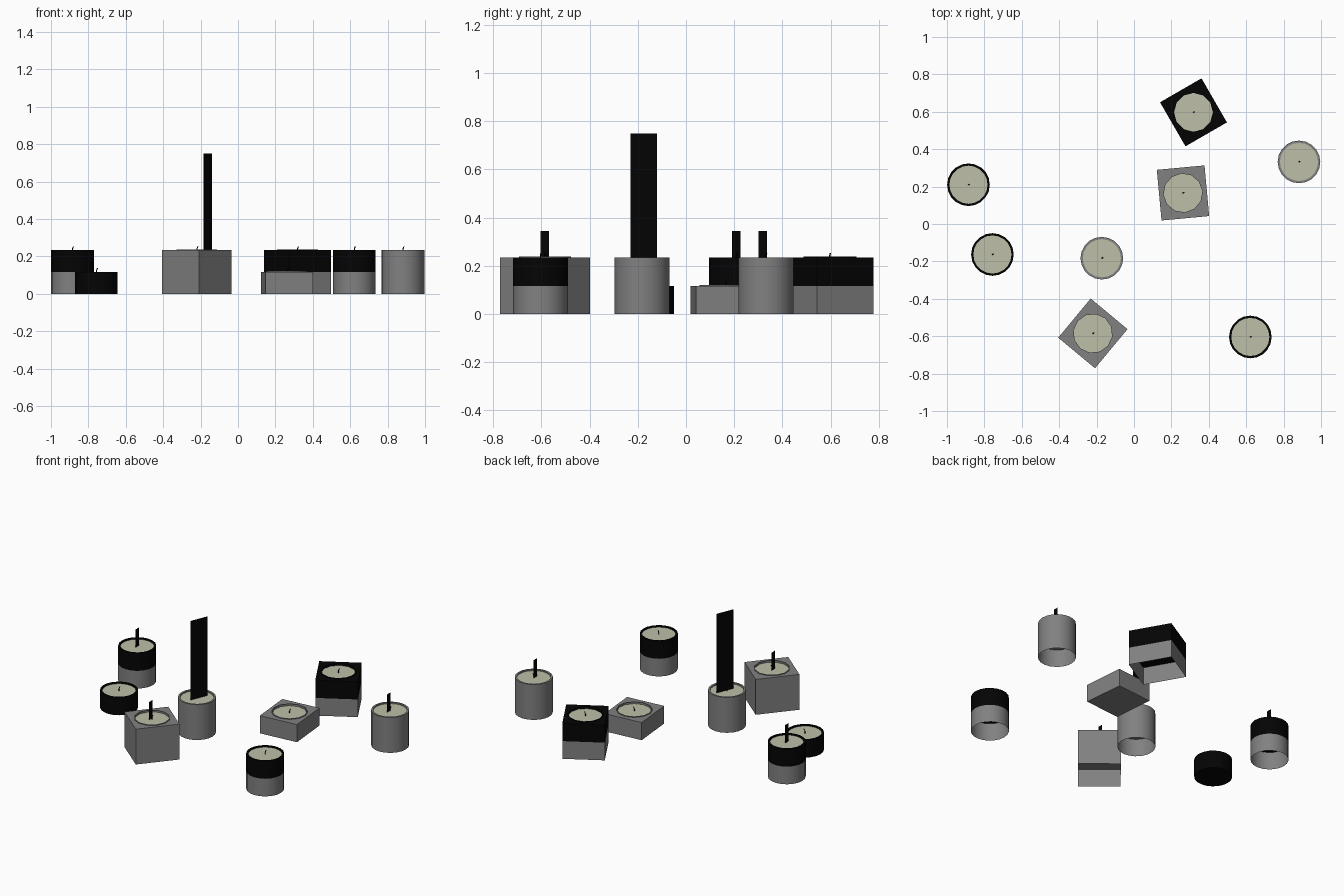
import bpy, bmesh
from math import cos, sin, pi, radians
from mathutils import Matrix, Vector

if "Cube" in bpy.data.objects:
    bpy.data.objects.remove(bpy.data.objects["Cube"])

H = 0.117          # height of one holder section
R = 0.114          # round holder radius
SX, SY = 0.256, 0.272   # square holder footprint
RECESS = 0.008


def material(name, rgb):
    m = bpy.data.materials.new(name)
    m.diffuse_color = (*rgb, 1)
    m.use_nodes = True
    m.node_tree.nodes["Principled BSDF"].inputs["Base Color"].default_value = m.diffuse_color
    return m


BLACK = material("black", (0.0012, 0.0012, 0.0012))
GREY = material("dark_grey", (0.22, 0.22, 0.22))
WAX = material("wax", (0.51, 0.52, 0.39))


def finish(name, bm, loc, mat=GREY, smooth=False, rot=0):
    mesh = bpy.data.meshes.new(name)
    bmesh.ops.recalc_face_normals(bm, faces=bm.faces)
    bm.to_mesh(mesh)
    bm.free()
    ob = bpy.data.objects.new(name, mesh)
    bpy.context.collection.objects.link(ob)
    ob.matrix_world = Matrix.Translation(loc) @ Matrix.Rotation(radians(rot), 4, 'Z')
    mesh.materials.append(mat)
    if smooth:
        bpy.ops.object.select_all(action='DESELECT')
        ob.select_set(True)
        bpy.context.view_layer.objects.active = ob
        bpy.ops.object.shade_smooth_by_angle(angle=radians(40))
    return ob


def lathe(profile, n):
    """Revolve (radius, height) points around z; radius 0 becomes a pole."""
    bm = bmesh.new()
    verts = [bm.verts.new((r, 0, z)) for r, z in profile]
    edges = [bm.edges.new(p) for p in zip(verts, verts[1:])]
    bmesh.ops.spin(bm, geom=verts + edges, cent=(0, 0, 0), axis=(0, 0, 1),
                   angle=2 * pi, steps=n, use_duplicate=False)
    bmesh.ops.remove_doubles(bm, verts=bm.verts, dist=1e-5)
    return bm


def square_loop(bm, z):
    return [bm.verts.new((SX / 2 * a, SY / 2 * b, z))
            for a, b in ((-1, -1), (1, -1), (1, 1), (-1, 1))]


def square_walls(bm, z0, z1):
    lo, hi = square_loop(bm, z0), square_loop(bm, z1)
    for i in range(4):
        j = (i + 1) % 4
        bm.faces.new((lo[i], lo[j], hi[j], hi[i]))
    return lo, hi


def round_holder(name, loc, z, mat):
    prof = [(0, z), (R, z), (R, z + H), (R - 0.012, z + H), (R - 0.012, z + H - 0.02)]
    finish(name, lathe(prof, 20), loc, mat, True)


def square_holder(name, loc, z, mat, rot):
    # box with a round opening in the top
    bm = bmesh.new()
    lo, hi = square_walls(bm, z, z + H)
    bm.faces.new(lo[::-1])
    n = 12
    ring = [bm.verts.new((0.106 * cos(2 * pi * i / n), 0.106 * sin(2 * pi * i / n), z + H))
            for i in range(n)]
    edges = [bm.edges.new((ring[i], ring[(i + 1) % n])) for i in range(n)]
    edges += [bm.edges.get((hi[i], hi[(i + 1) % 4])) for i in range(4)]
    bmesh.ops.triangle_fill(bm, edges=edges, use_beauty=True, normal=(0, 0, 1))
    finish(name, bm, loc, mat, rot=rot)
    # thin raised cup lip
    t = z + H
    lip = [(0.110, t), (0.110, t + 0.004), (0.104, t + 0.004), (0.104, t - 0.02)]
    finish(name + "_cup", lathe(lip, 12), loc, mat, True, rot)


def lower_section(name, loc, square, rot):
    # open single-walled sleeve
    if square:
        bm = bmesh.new()
        square_walls(bm, 0, H)
        finish(name, bm, loc, rot=rot)
    else:
        finish(name, lathe([(R, 0), (R, H)], 20), loc, GREY, True)


def wick(name, loc, z):
    bm = bmesh.new()
    path = [(0, 0, z), (0, 0, z + 0.013), (0.003, 0.001, z + 0.022), (0.006, 0.003, z + 0.028)]
    rings = []
    for p in path:
        rings.append([bm.verts.new(Vector(p) + Vector((0.003 * cos(k * pi / 2),
                      0.003 * sin(k * pi / 2), 0))) for k in range(4)])
    for a, b in zip(rings, rings[1:]):
        for i in range(4):
            j = (i + 1) % 4
            bm.faces.new((a[i], a[j], b[j], b[i]))
    bm.faces.new(rings[-1])
    finish(name, bm, loc, BLACK)


def flame(name, x0, y0, x1, y1, top):
    # flat upright card
    z = 2 * H - RECESS
    bm = bmesh.new()
    bm.faces.new([bm.verts.new(v) for v in
                  ((x0, y0, z), (x1, y1, z), (x1, y1, top), (x0, y0, top))])
    finish(name, bm, (0, 0, 0), BLACK)


# x, y, square, tall, material, rotation
CANDLES = [
    (-0.885, 0.210, False, True, BLACK, 0),
    (-0.757, -0.163, False, False, BLACK, 0),
    (-0.172, -0.183, False, True, GREY, 0),
    (0.882, 0.332, False, True, GREY, 0),
    (0.622, -0.604, False, True, BLACK, 0),
    (0.318, 0.597, True, True, BLACK, 30),
    (0.262, 0.166, True, False, GREY, 5.3),
    (-0.220, -0.585, True, True, GREY, -39.7),
]
for i, (x, y, square, tall, mat, rot) in enumerate(CANDLES, 1):
    loc = (x, y, 0)
    z = H if tall else 0
    if tall:
        lower_section(f"lower_section_{i}", loc, square, rot)
    if square:
        square_holder(f"square_holder_{i}", loc, z, mat, rot)
    else:
        round_holder(f"round_holder_{i}", loc, z, mat)
    # wax disc tucked slightly under the rim
    w = z + H - RECESS
    finish(f"wax_{i}", lathe([(0, w), (0.106, w)], 12), loc, WAX, False, rot)
    wick(f"wick_{i}", loc, w)

# flames on four of the candles
flame("flame_1", -0.884, 0.190, -0.884, 0.227, 0.345)
flame("flame_2", -0.185, -0.230, -0.140, -0.120, 0.75)
flame("flame_3", 0.880, 0.300, 0.880, 0.336, 0.345)
flame("flame_4", -0.228, -0.605, -0.228, -0.569, 0.345)
